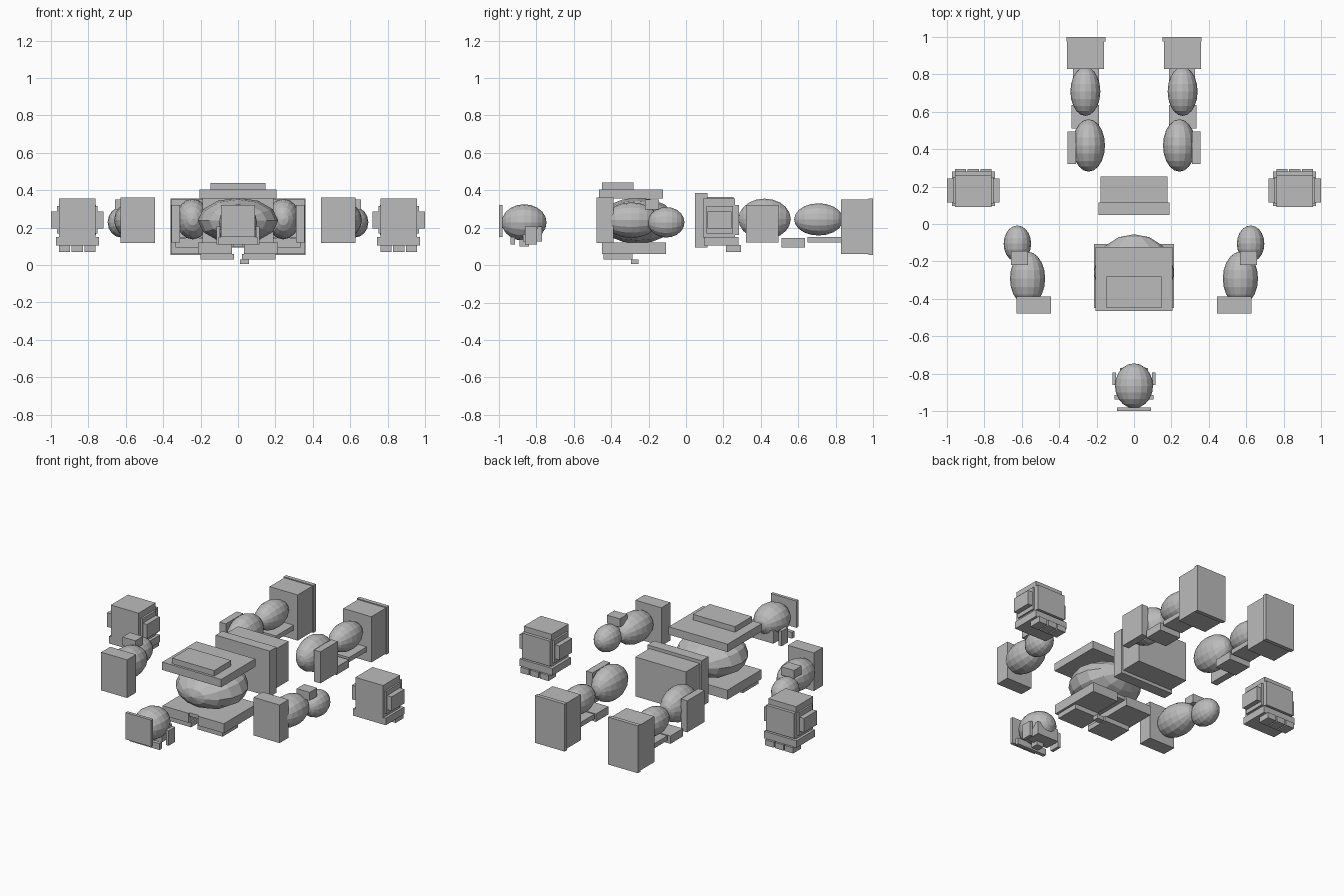
import bpy, math

if "Cube" in bpy.data.objects:
    bpy.data.objects.remove(bpy.data.objects["Cube"])

gray = bpy.data.materials.new("plain_gray")
gray.diffuse_color = (0.5, 0.5, 0.5, 1)
gray.use_nodes = True
gray.node_tree.nodes["Principled BSDF"].inputs["Base Color"].default_value = gray.diffuse_color

def finish(ob, name):
    ob.name = name
    ob.data.materials.append(gray)
    return ob

def box(name, x, y, z):
    """Box from three (min, max) ranges."""
    r = (x, y, z)
    bpy.ops.mesh.primitive_cube_add(size=1)
    ob = bpy.context.object
    ob.location = [(a + b) / 2 for a, b in r]
    ob.scale = [abs(b - a) for a, b in r]
    return finish(ob, name)

def ball(name, x, y, z, seg=16, rings=10):
    """Faceted ellipsoid filling three (min, max) ranges, poles along y."""
    r = (x, y, z)
    bpy.ops.mesh.primitive_uv_sphere_add(segments=seg, ring_count=rings, radius=1)
    ob = bpy.context.object
    for v in ob.data.vertices:
        v.co = (v.co.x, v.co.z, -v.co.y)
    ob.location = [(a + b) / 2 for a, b in r]
    ob.scale = [(b - a) / 2 for a, b in r]
    return finish(ob, name)

def pair(make, name, x, y, z):
    """Same part on both sides."""
    make("right_" + name, x, y, z)
    make("left_" + name, (-x[1], -x[0]), y, z)

# Torso with chest plates above
ball("torso", (-.215, .215), (-.465, -.055), (.115, .36), 12, 8)
box("chest_plate", (-.207, .207), (-.465, -.122), (.355, .405))
box("chest_panel", (-.148, .148), (-.45, -.28), (.405, .44))
# Back plates below the torso
pair(box, "back_plate", (.033, .215), (-.45, -.108), (.06, .12))
pair(box, "back_panel", (.022, .2), (-.44, -.285), (.03, .06))
box("back_bridge", (-.035, .035), (-.44, -.12), (.098, .12))
box("back_latch", (.01, .06), (-.295, -.255), (.005, .03))

# Pelvis
box("pelvis", (-.178, .178), (.112, .255), (.115, .365))
box("waist_plate", (-.19, .19), (.047, .115), (.095, .385))

# Head
ball("head", (-.102, .102), (-.985, -.745), (.13, .325))
box("crown_plate", (-.09, .09), (-1, -.98), (.15, .32))
box("jaw", (-.075, .075), (-.87, -.77), (.125, .205))
pair(box, "ear", (.095, .115), (-.86, -.795), (.11, .205))
box("brow_bar", (-.105, .105), (-.938, -.915), (.11, .15))
box("nose", (-.025, .025), (-.89, -.84), (.10, .14))

# Arms
pair(box, "shoulder", (.445, .627), (-.478, -.388), (.118, .36))
pair(ball, "upper_arm", (.475, .663), (-.435, -.148), (.145, .335))
pair(ball, "forearm", (.55, .697), (-.203, -.008), (.147, .31))
pair(box, "elbow_pad", (.567, .658), (-.22, -.145), (.297, .35))

# Hands
pair(box, "fist", (.762, .957), (.09, .262), (.148, .355))
pair(box, "fist_band", (.75, .968), (.11, .25), (.17, .315))
pair(box, "knuckle_plate", (.743, .973), (.095, .28), (.105, .15))
pair(box, "knuckle_strip", (.76, .957), (.262, .282), (.16, .32))
for i in range(3):
    x0 = .762 + i * .068
    pair(box, "finger_%d" % (i + 1), (x0, x0 + .06), (.215, .293), (.07, .106))
pair(box, "inner_tab", (.72, .755), (.115, .243), (.195, .285))
pair(box, "outer_tab", (.965, 1), (.115, .243), (.195, .285))

# Legs
pair(ball, "thigh", (.155, .33), (.28, .56), (.137, .355))
pair(box, "knee_guard", (.31, .355), (.32, .495), (.12, .32))
pair(box, "knee_plate", (.188, .335), (.51, .635), (.095, .145))
pair(ball, "calf", (.18, .34), (.578, .84), (.158, .33))
pair(box, "shin_plate", (.188, .325), (.65, .828), (.12, .15))
pair(box, "boot", (.16, .358), (.828, .978), (.06, .35))
pair(box, "sole", (.153, .362), (.975, 1), (.055, .356))
